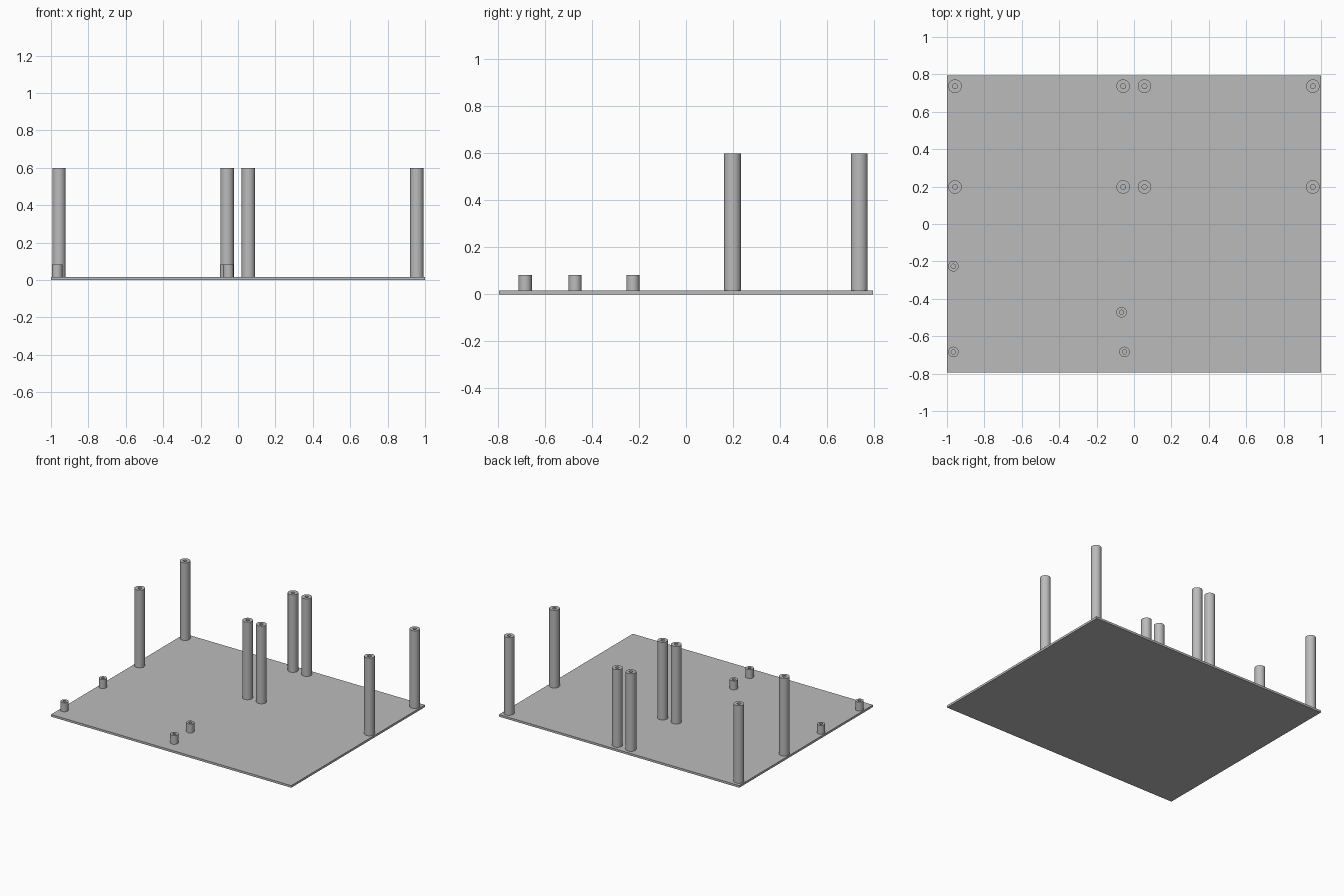
import bpy
import bmesh
from math import radians

cube = bpy.data.objects.get("Cube")
if cube:
    bpy.data.objects.remove(cube, do_unlink=True)

grey = bpy.data.materials.new("plain grey")
grey.use_nodes = True
GREY = (0.5, 0.5, 0.5, 1)
grey.diffuse_color = GREY
grey.node_tree.nodes["Principled BSDF"].inputs["Base Color"].default_value = GREY

PLATE_TOP = 0.016


def add_object(name, bm):
    mesh = bpy.data.meshes.new(name)
    bmesh.ops.recalc_face_normals(bm, faces=bm.faces)
    bm.to_mesh(mesh)
    bm.free()
    mesh.materials.append(grey)
    obj = bpy.data.objects.new(name, mesh)
    bpy.context.collection.objects.link(obj)
    return obj


def hollow_post(name, x, y, radius, bore, top):
    """Round post with a screw bore running down to the plate."""
    bm = bmesh.new()
    profile = [(bore, 0), (bore, top - PLATE_TOP), (radius, top - PLATE_TOP), (radius, 0)]
    verts = [bm.verts.new((r, 0, z)) for r, z in profile]
    edges = [bm.edges.new((verts[i], verts[(i + 1) % 4])) for i in range(4)]
    bmesh.ops.spin(bm, geom=verts + edges, cent=(0, 0, 0), axis=(0, 0, 1),
                   angle=radians(360), steps=32)
    bmesh.ops.remove_doubles(bm, verts=bm.verts, dist=0.0001)
    obj = add_object(name, bm)
    obj.location = (x, y, PLATE_TOP)
    bpy.ops.object.select_all(action="DESELECT")
    obj.select_set(True)
    bpy.context.view_layer.objects.active = obj
    bpy.ops.object.shade_smooth_by_angle(angle=radians(30))


# Base plate
bm = bmesh.new()
bmesh.ops.create_cube(bm, size=1)
bmesh.ops.scale(bm, vec=(2, 1.59, PLATE_TOP), verts=bm.verts)
plate = add_object("base_plate", bm)
plate.location.z = PLATE_TOP / 2

# Tall posts: two groups of four
for row, y in (("front", 0.198), ("back", 0.737)):
    for column, x in (("outer_right", -0.957), ("inner_right", -0.058),
                      ("inner_left", 0.056), ("outer_left", 0.956)):
        hollow_post(f"tall_post_{row}_{column}", x, y, 0.036, 0.013, 0.6)

# Short standoffs in the front right area
for i, (x, y) in enumerate([(-0.966, -0.226), (-0.966, -0.684),
                            (-0.067, -0.472), (-0.051, -0.684)], 1):
    hollow_post(f"short_standoff_{i}", x, y, 0.028, 0.0115, 0.083)
